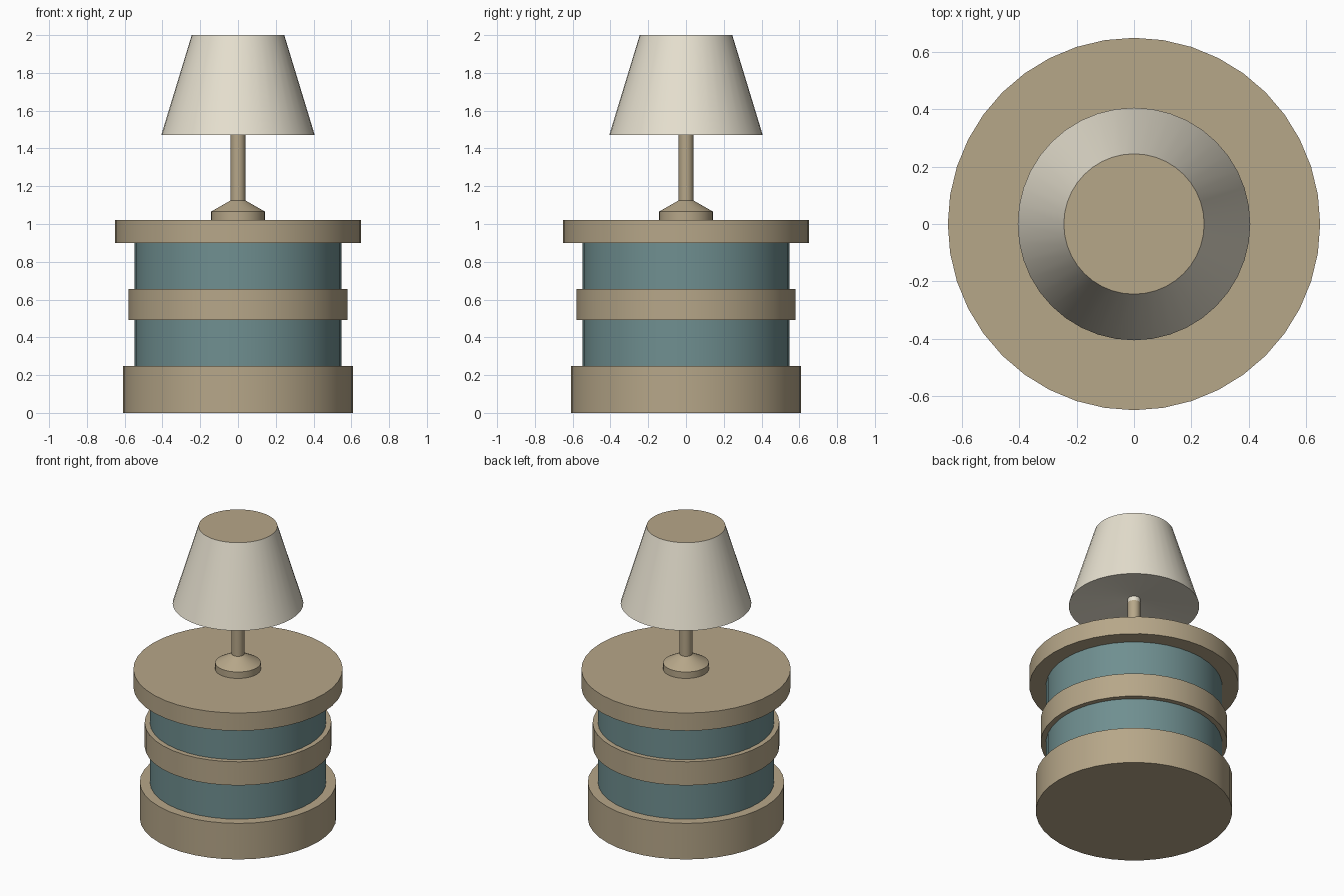
import bpy
import bmesh
import math
from mathutils import Matrix

SEGMENTS = 40

cube = bpy.data.objects.get("Cube")
if cube:
    bpy.data.objects.remove(cube, do_unlink=True)


def make_material(name, rgb):
    mat = bpy.data.materials.new(name)
    mat.use_nodes = True
    colour = (*rgb, 1.0)
    mat.diffuse_color = colour
    bsdf = mat.node_tree.nodes["Principled BSDF"]
    bsdf.inputs["Base Color"].default_value = colour
    bsdf.inputs["Roughness"].default_value = 0.8
    return mat


tan = make_material("tan wood", (0.47, 0.385, 0.25))
teal = make_material("muted teal", (0.16, 0.275, 0.28))
cream = make_material("cream fabric", (0.85, 0.80, 0.67))


def lathe(name, profile, *materials):
    """Spin a (radius, height) profile around z; a zero radius closes an end."""
    bm = bmesh.new()
    verts = [bm.verts.new((r, 0, z)) for r, z in profile]
    edges = [bm.edges.new(pair) for pair in zip(verts, verts[1:])]
    bmesh.ops.spin(bm, geom=verts + edges, cent=(0, 0, 0), axis=(0, 0, 1),
                   angle=math.tau, steps=SEGMENTS, use_duplicate=False)
    bmesh.ops.remove_doubles(bm, verts=bm.verts, dist=0.0001)
    bmesh.ops.recalc_face_normals(bm, faces=bm.faces)
    mesh = bpy.data.meshes.new(name)
    bm.to_mesh(mesh)
    bm.free()
    obj = bpy.data.objects.new(name, mesh)
    bpy.context.collection.objects.link(obj)
    for mat in materials:
        mesh.materials.append(mat)
    bpy.ops.object.select_all(action="DESELECT")
    bpy.context.view_layer.objects.active = obj
    obj.select_set(True)
    bpy.ops.object.shade_smooth_by_angle(angle=math.radians(20))
    return obj


def drum(name, radius, low, high, mat):
    return lathe(name, [(0, low), (radius, low), (radius, high), (0, high)], mat)


# Round bedside cabinet
drum("cabinet_base", 0.61, 0, 0.247, tan)
drum("lower_body", 0.547, 0.247, 0.493, teal)
drum("middle_band", 0.58, 0.493, 0.655, tan)
drum("upper_body", 0.547, 0.655, 0.90, teal)
drum("table_top", 0.65, 0.90, 1.022, tan)

# Lamp foot and stem
lathe("lamp_stem", [(0, 1.022), (0.142, 1.022), (0.142, 1.066),
                    (0.039, 1.125), (0.039, 1.493), (0, 1.493)], tan)

# Lampshade with a shallow hollow underneath and a tan top
shade = lathe("lampshade", [(0, 1.493), (0.039, 1.493), (0.039, 1.522),
                            (0.406, 1.472), (0.245, 2.0), (0, 2.0)], cream, tan)
for face in shade.data.polygons:
    if face.normal.z > 0.9:
        face.material_index = 1
